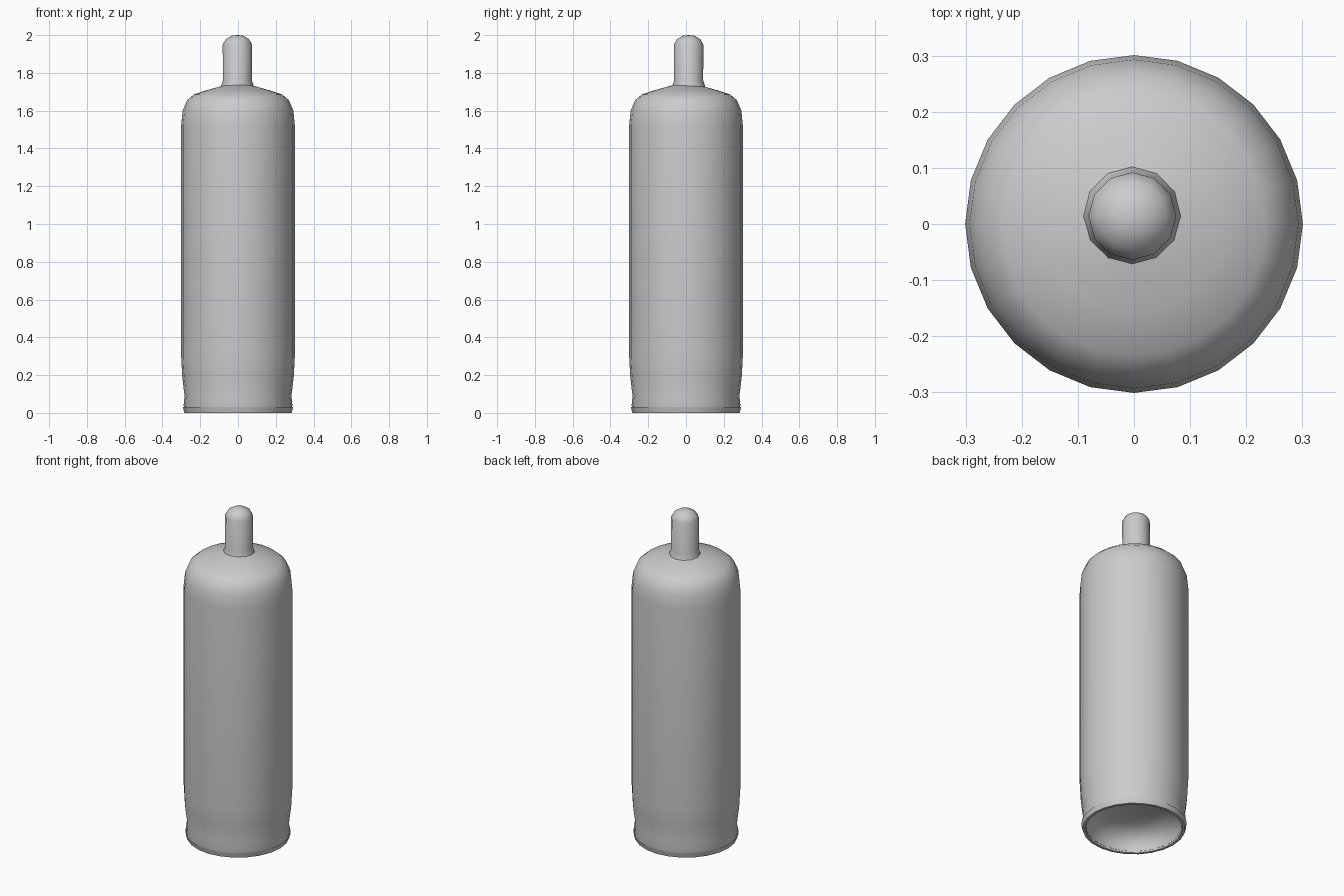
import bpy, bmesh, math

if "Cube" in bpy.data.objects:
    bpy.data.objects.remove(bpy.data.objects["Cube"], do_unlink=True)

grey = bpy.data.materials.new("light grey metal")
grey.use_nodes = True
COLOUR = (0.6, 0.6, 0.6, 1)
grey.diffuse_color = COLOUR
grey.node_tree.nodes["Principled BSDF"].inputs["Base Color"].default_value = COLOUR


def lathe(name, profile, sides, centre=(0, 0), angle=40):
    """Revolve (radius, height) points; zero radius closes an end."""
    bm = bmesh.new()
    rings = []
    for r, z in profile:
        count = 1 if r == 0 else sides
        rings.append([bm.verts.new((centre[0] + r * math.cos(2 * math.pi * i / sides),
                                    centre[1] + r * math.sin(2 * math.pi * i / sides), z))
                      for i in range(count)])
    for a, b in zip(rings, rings[1:]):
        for i in range(sides):
            j = (i + 1) % sides
            corners = [a[i % len(a)], a[j % len(a)], b[j % len(b)], b[i % len(b)]]
            bm.faces.new(list(dict.fromkeys(corners)))
    bmesh.ops.recalc_face_normals(bm, faces=bm.faces)
    mesh = bpy.data.meshes.new(name)
    bm.to_mesh(mesh)
    bm.free()
    obj = bpy.data.objects.new(name, mesh)
    bpy.context.collection.objects.link(obj)
    mesh.materials.append(grey)
    bpy.ops.object.select_all(action='DESELECT')
    obj.select_set(True)
    bpy.context.view_layer.objects.active = obj
    bpy.ops.object.shade_smooth_by_angle(angle=math.radians(angle))
    return obj


# Tank with domed shoulder, pinched foot ring and hollow underside
lathe("tank_body", [
    (0, 0.13), (0.15, 0.12), (0.23, 0.09), (0.26, 0.04), (0.265, 0.01),
    (0.282, 0.01), (0.288, 0.04), (0.283, 0.09), (0.295, 0.19), (0.301, 0.3),
    (0.301, 1.52), (0.293, 1.6), (0.27, 1.655), (0.235, 1.685),
    (0.16, 1.71), (0.07, 1.735), (0, 1.74)], 24)

# Valve stem with a rounded cap
lathe("valve_stem", [
    (0.09, 1.72), (0.077, 1.76), (0.078, 1.95), (0.062, 1.978),
    (0.03, 1.997), (0, 2.0)], 12, (-0.003, 0.014), 60)

# Low rolled rim under the foot
lathe("foot_rim", [
    (0.262, 0.03), (0.268, 0), (0.284, 0), (0.292, 0.03)], 24)
